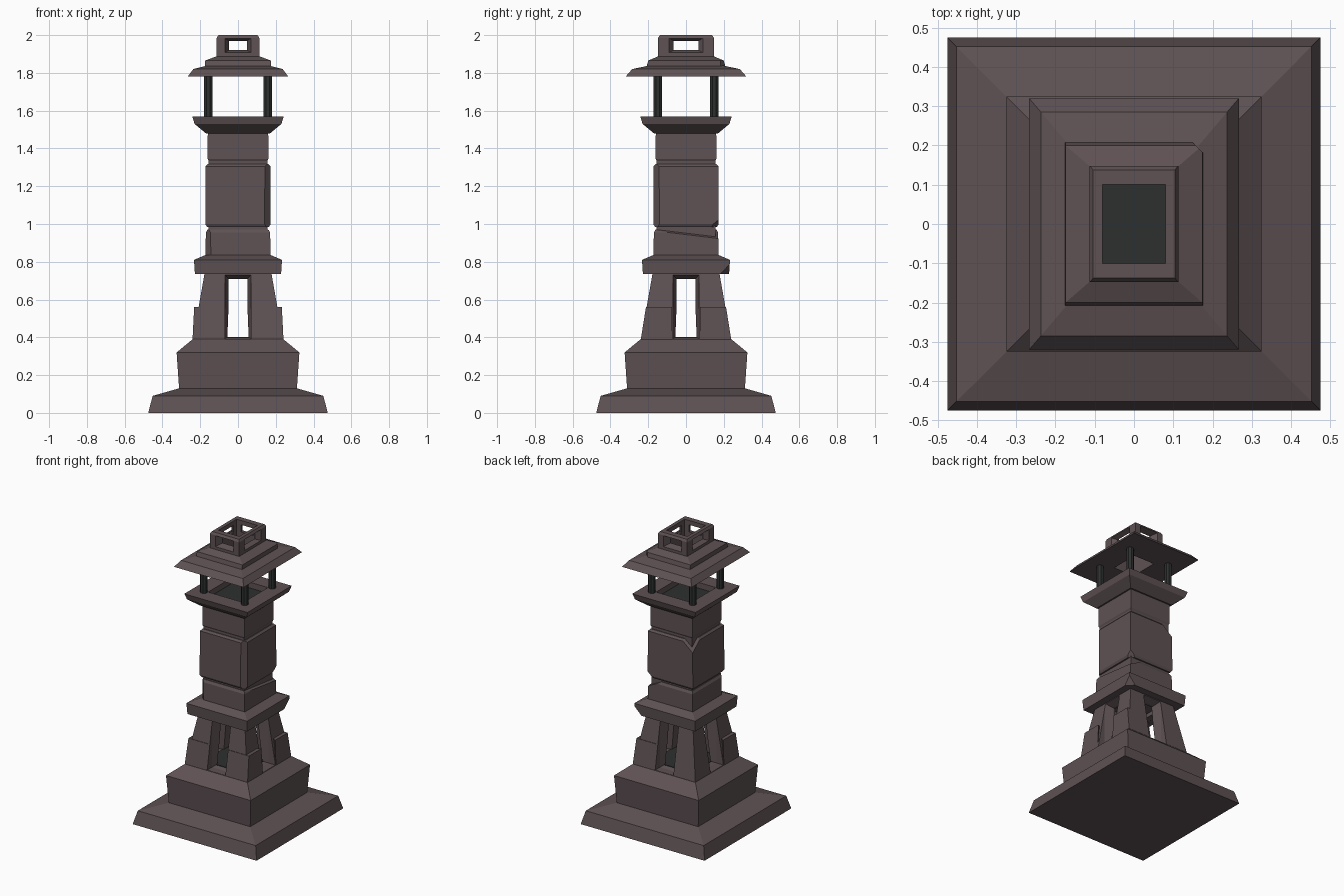
import bpy, bmesh, math
from mathutils import Vector

if "Cube" in bpy.data.objects:
    bpy.data.objects.remove(bpy.data.objects["Cube"])


def material(name, rgb):
    m = bpy.data.materials.new(name)
    m.diffuse_color = (*rgb, 1)
    m.use_nodes = True
    m.node_tree.nodes["Principled BSDF"].inputs["Base Color"].default_value = m.diffuse_color
    return m


STONE = material("warm grey stone", (0.112, 0.083, 0.087))
DARK = material("dark iron", (0.027, 0.030, 0.029))


def finish(name, bm, mat):
    bmesh.ops.recalc_face_normals(bm, faces=bm.faces[:])
    me = bpy.data.meshes.new(name)
    bm.to_mesh(me)
    bm.free()
    me.materials.append(mat)
    ob = bpy.data.objects.new(name, me)
    bpy.context.collection.objects.link(ob)
    return ob


def stack(name, rings, mat=STONE, hollow=False, chips=()):
    """Rectangular rings (z, half x, half y) joined in order; hollow closes the
    profile on itself; chips are (point, normal) planes that slice pieces off."""
    bm = bmesh.new()
    loops = [[bm.verts.new((sx * hx, sy * hy, z))
              for sx, sy in ((-1, -1), (1, -1), (1, 1), (-1, 1))]
             for z, hx, hy in rings]
    pairs = list(zip(loops, loops[1:])) + ([(loops[-1], loops[0])] if hollow else [])
    for a, b in pairs:
        for i in range(4):
            j = (i + 1) % 4
            bm.faces.new((a[i], a[j], b[j], b[i]))
    if not hollow:
        bm.faces.new(loops[0][::-1])
        bm.faces.new(loops[-1])
    for co, no in chips:
        geom = bm.verts[:] + bm.edges[:] + bm.faces[:]
        res = bmesh.ops.bisect_plane(bm, geom=geom, plane_co=co,
                                     plane_no=Vector(no).normalized(), clear_outer=True)
        edges = [e for e in res["geom_cut"] if isinstance(e, bmesh.types.BMEdge)]
        bmesh.ops.holes_fill(bm, edges=edges, sides=0)
    return finish(name, bm, mat)


def square(*zr):
    return [(z, r, r) for z, r in zr]


def cut_window(ob, turn, sections):
    """Splayed opening facing -y turned about z; sections (distance, half width, z0, z1)."""
    bm = bmesh.new()
    loops = [[bm.verts.new(p) for p in ((-w, -d, z0), (w, -d, z0), (w, -d, z1), (-w, -d, z1))]
             for d, w, z0, z1 in sections]
    for a, b in zip(loops, loops[1:]):
        for i in range(4):
            j = (i + 1) % 4
            bm.faces.new((a[i], a[j], b[j], b[i]))
    bm.faces.new(loops[0])
    bm.faces.new(loops[-1][::-1])
    cutter = finish("window_cutter", bm, STONE)
    cutter.rotation_euler.z = turn * math.pi / 2
    cutter.hide_render = True
    cutter.hide_set(True)
    mod = ob.modifiers.new("window", 'BOOLEAN')
    mod.operation = 'DIFFERENCE'
    mod.solver = 'EXACT'
    mod.object = cutter


# stepped base
stack("base", square((0, .475), (.09, .452), (.13, .312), (.32, .325), (.39, .24)))

# open chamber with four corner legs and splayed doorways
legs = stack("legs", square((.38, .24), (.745, .176), (.745, .11), (.38, .15)), hollow=True)
for t in range(4):
    cut_window(legs, t, [(.04, .05, .405, .71), (.13, .05, .405, .71),
                         (.185, .07, .392, .732), (.4, .07, .392, .732)])
stack("chamber_floor", square((.385, .155), (.403, .155)), DARK)


# thicker broken lower blocks on three of the legs
def leg_block(name, sx, sy):
    bm = bmesh.new()
    bottom = [bm.verts.new((sx * x, sy * y, .385)) for x, y in ((.09, .15), (.241, .15), (.241, .24), (.09, .24))]
    bottom[0].co.x = bottom[3].co.x = sx * .072
    bottom[0].co.y = bottom[1].co.y = sy * .072
    bottom[0].co.x, bottom[0].co.y = sx * .15, sy * .15
    top = [bm.verts.new((sx * x, sy * y, .56)) for x, y in ((.14, .14), (.232, .075), (.232, .212), (.075, .212))]
    for i in range(4):
        j = (i + 1) % 4
        bm.faces.new((bottom[i], bottom[j], top[j], top[i]))
    bm.faces.new(bottom)
    bm.faces.new(top)
    finish(name, bm, STONE)


leg_block("leg_block_a", 1, 1)
leg_block("leg_block_b", -1, -1)
leg_block("leg_block_c", 1, -1)

# collar over the legs
stack("collar", square((.735, .228), (.81, .233), (.835, .175)),
      chips=[((.21, .21, .745), (1, 1, -1))])

# shaft: core with weathered blocks
stack("shaft_core", square((.82, .155), (1.49, .155)))
stack("shaft_lower_block", square((.82, .173), (.955, .17), (.972, .16)),
      chips=[((-.158, -.158, .9), (-1, -1, 0)), ((.168, 0, .945), (.5, .12, 1))])
stack("shaft_main_block", square((.985, .165), (1.0, .173), (1.305, .172), (1.318, .16)),
      chips=[((.157, -.157, 1.1), (1, -1, 0)), ((-.15, .15, 1.28), (-1, 1, 1.2)),
             ((.165, .165, 1.01), (1, 1, -1.2))])
stack("shaft_upper_block", square((1.33, .153), (1.345, .161), (1.49, .16)))

# flared deck with a sunken dark floor
stack("deck", square((1.48, .17), (1.53, .23), (1.57, .242), (1.57, .135), (1.48, .135)), hollow=True)
stack("deck_floor", square((1.485, .138), (1.53, .138)), DARK)

# four lantern pillars
for sx in (-1, 1):
    for sy in (-1, 1):
        bm = bmesh.new()
        bmesh.ops.create_cone(bm, cap_ends=True, segments=8, radius1=.024, radius2=.024, depth=.23)
        pillar = finish("lantern_pillar", bm, DARK)
        pillar.location = (sx * .157, sy * .15, 1.675)
        pillar.rotation_euler.z = math.pi / 8

# roof: wide eaves and an upper tier, with a smoke hole
HOLE = (.08, .10)
stack("roof_eaves", [(1.78, .267, .32), (1.82, .237, .285), (1.838, .165, .2),
                     (1.838, *HOLE), (1.78, *HOLE)], hollow=True)
stack("roof_tier", [(1.825, .176, .211), (1.865, .174, .2), (1.888, .113, .147),
                    (1.888, *HOLE), (1.825, *HOLE)], hollow=True,
      chips=[((.162, .195, 1.85), (1, 1, 0))])

# vented cap, open on top
cap = stack("vent_cap", [(1.88, .113, .148), (1.985, .113, .148), (2.0, .104, .138),
                         (2.0, *HOLE), (1.88, *HOLE)], hollow=True)
for t in (0, 2):
    cut_window(cap, t, [(.05, .048, 1.92, 1.97), (.105, .048, 1.92, 1.97),
                        (.148, .07, 1.907, 1.983), (.2, .07, 1.907, 1.983)])
for t in (1, 3):
    cut_window(cap, t, [(.04, .065, 1.92, 1.97), (.084, .065, 1.92, 1.97),
                        (.113, .09, 1.907, 1.983), (.2, .09, 1.907, 1.983)])
